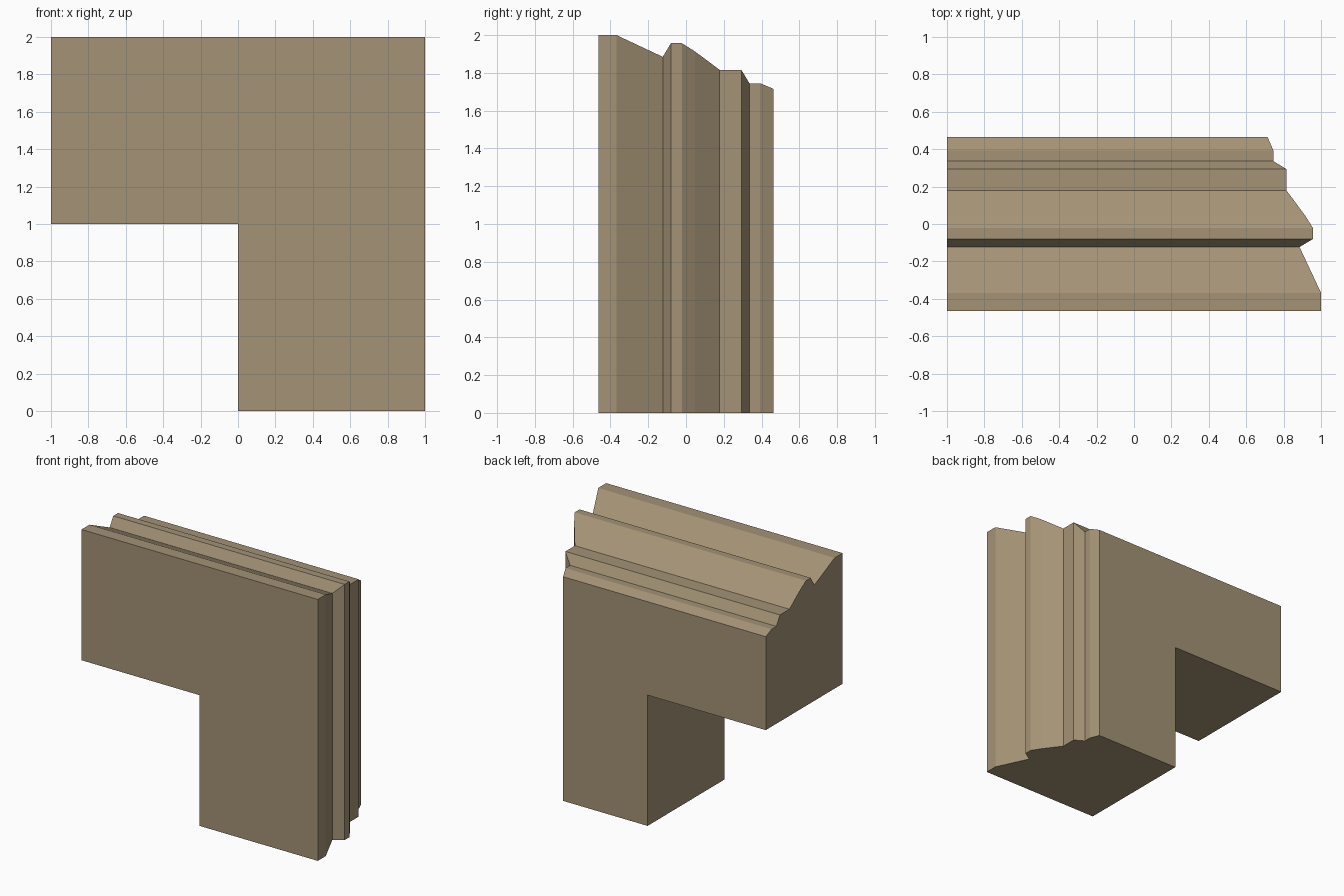
import bpy
import bmesh

if "Cube" in bpy.data.objects:
    bpy.data.objects.remove(bpy.data.objects["Cube"])

# Moulding cross-section: (depth y, inset from the outer edge)
profile = [(-0.464, 0), (-0.368, 0), (-0.123, 0.115), (-0.08, 0.043),
           (-0.022, 0.043), (0.047, 0.086), (0.178, 0.184), (0.293, 0.184),
           (0.336, 0.255), (0.393, 0.255), (0.464, 0.285),
           (0.464, 1.0), (-0.464, 1.0)]

bm = bmesh.new()

# Three sections: left end, mitred corner, bottom end
stations = [lambda y, d: (-1, y, 2 - d),
            lambda y, d: (1 - d, y, 2 - d),
            lambda y, d: (1 - d, y, 0)]
rings = [[bm.verts.new(place(y, d)) for y, d in profile] for place in stations]

# Skin between sections, then cap both ends
n = len(profile)
for a, b in zip(rings, rings[1:]):
    for i in range(n):
        j = (i + 1) % n
        bm.faces.new((a[i], a[j], b[j], b[i]))
bm.faces.new(rings[0])
bm.faces.new(rings[-1])
bmesh.ops.recalc_face_normals(bm, faces=bm.faces)

mesh = bpy.data.meshes.new("corner_moulding")
bm.to_mesh(mesh)
bm.free()
corner = bpy.data.objects.new("corner_moulding", mesh)
bpy.context.collection.objects.link(corner)

# Tan stone
stone = bpy.data.materials.new("tan_stone")
stone.diffuse_color = (0.37, 0.29, 0.18, 1)
stone.use_nodes = True
stone.node_tree.nodes["Principled BSDF"].inputs["Base Color"].default_value = stone.diffuse_color
mesh.materials.append(stone)
